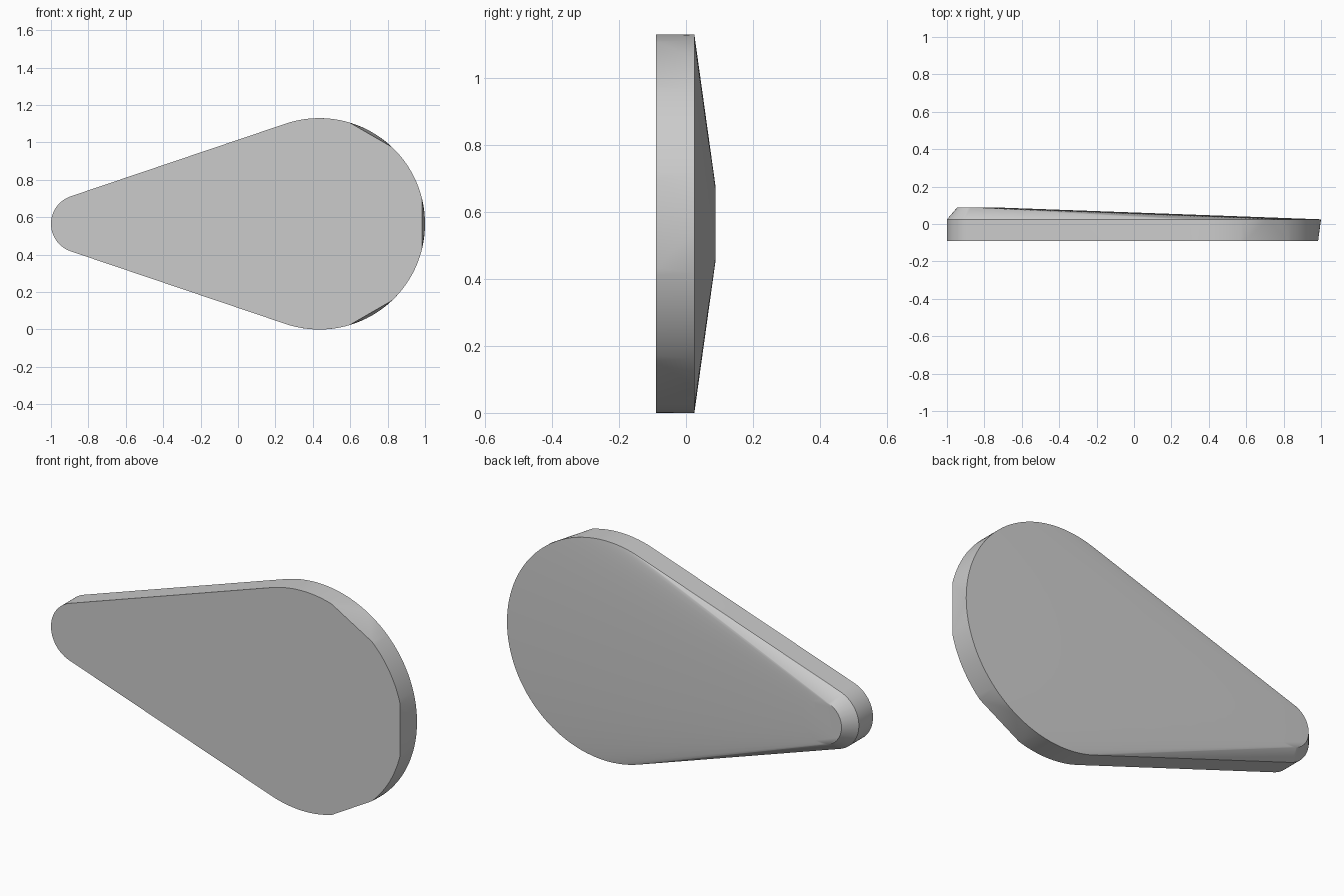
import bpy, bmesh, math

if "Cube" in bpy.data.objects:
    bpy.data.objects.remove(bpy.data.objects["Cube"], do_unlink=True)

MID_Z = 0.565
BIG_X, BIG_R = 0.435, 0.565
TIP_X, TIP_R = -0.845, 0.155
FRONT_Y, RIM_Y, BACK_Y = -0.09, 0.025, 0.088
FLATS = (-60, 0, 60)      # directions of the flattened spots on the front edge
HALF_FLAT = 13.5

mat = bpy.data.materials.new("plain grey")
mat.use_nodes = True
grey = (0.6, 0.6, 0.6, 1)
mat.diffuse_color = grey
mat.node_tree.nodes["Principled BSDF"].inputs["Base Color"].default_value = grey


def arc(cx, r, y, start, end, steps):
    """Points of an arc facing the front, angles in degrees from +x."""
    angles = [math.radians(start + (end - start) * i / steps) for i in range(steps + 1)]
    return [(cx + r * math.cos(a), y, MID_Z + r * math.sin(a)) for a in angles]


# Angle at which the straight sides touch both rounded ends
touch = 90 + math.degrees(math.asin((BIG_R - TIP_R) / (BIG_X - TIP_X)))

points = []
# Full teardrop rim
points += arc(BIG_X, BIG_R, RIM_Y, -touch, touch, 72)
points += arc(TIP_X, TIP_R, RIM_Y, touch, 360 - touch, 24)
# Front outline, skipping the three flats
points += arc(TIP_X, TIP_R, FRONT_Y, touch, 360 - touch, 24)
bounds = [-touch]
for f in FLATS:
    bounds += [f - HALF_FLAT, f + HALF_FLAT]
bounds.append(touch)
for start, end in zip(bounds[::2], bounds[1::2]):
    points += arc(BIG_X, BIG_R, FRONT_Y, start, end, 14)
# Small raised disc on the back of the tip
points += arc(-0.833, 0.1125, BACK_Y, 0, 350, 35)

# Skin the outlines into one solid
bm = bmesh.new()
for p in points:
    bm.verts.new(p)
bmesh.ops.convex_hull(bm, input=bm.verts[:])
bmesh.ops.delete(bm, geom=[v for v in bm.verts if not v.link_faces], context='VERTS')
bmesh.ops.dissolve_limit(bm, angle_limit=0.0005, verts=bm.verts[:], edges=bm.edges[:])
bmesh.ops.recalc_face_normals(bm, faces=bm.faces[:])

mesh = bpy.data.meshes.new("teardrop_plate")
bm.to_mesh(mesh)
bm.free()
mesh.materials.append(mat)
plate = bpy.data.objects.new("teardrop_plate", mesh)
bpy.context.collection.objects.link(plate)

bpy.ops.object.select_all(action='DESELECT')
plate.select_set(True)
bpy.context.view_layer.objects.active = plate
bpy.ops.object.shade_smooth_by_angle(angle=math.radians(30))
